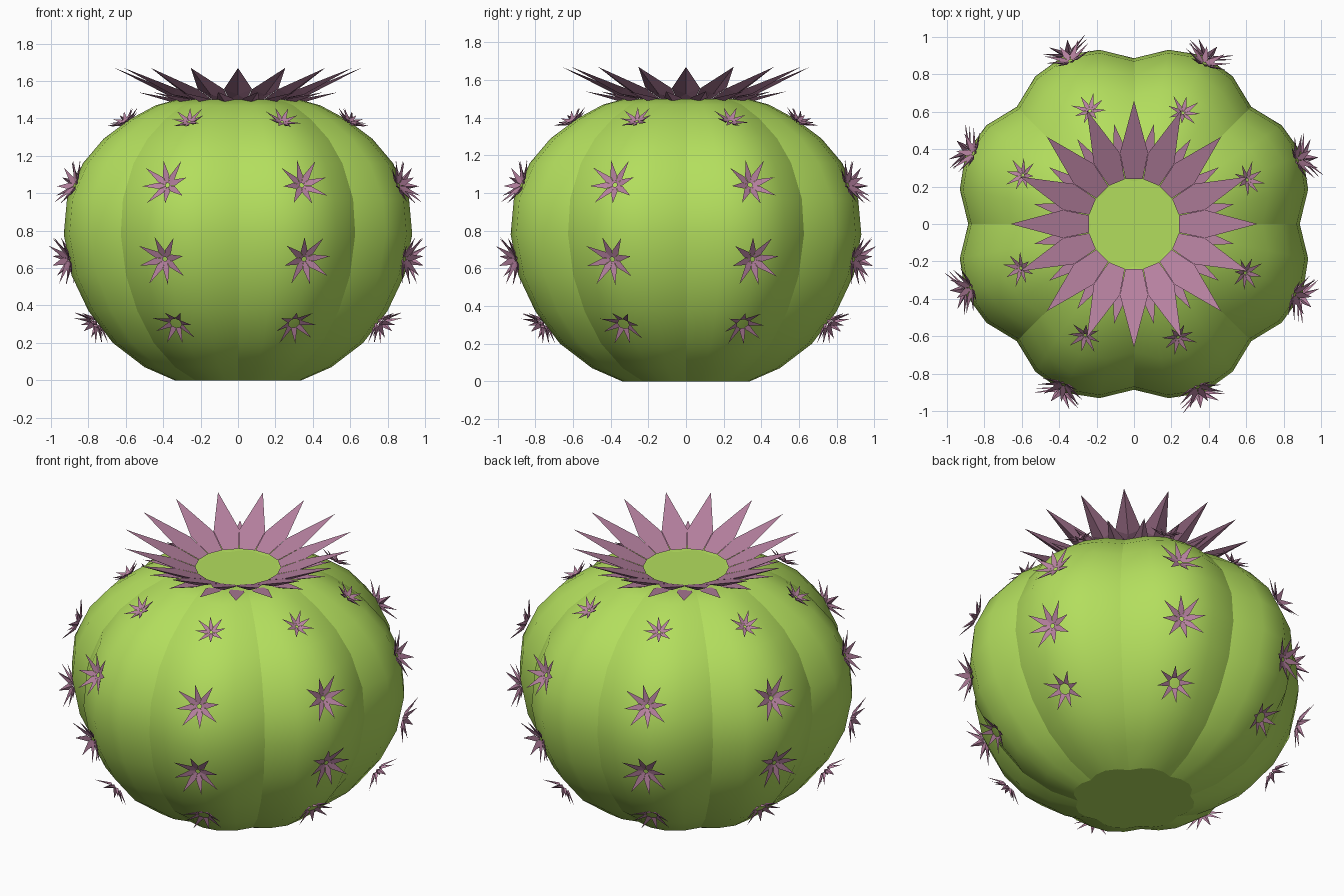
import bpy, bmesh
from math import sin, cos, pi, radians
from mathutils import Matrix, Vector

if "Cube" in bpy.data.objects:
    bpy.data.objects.remove(bpy.data.objects["Cube"])


def material(name, rgb):
    m = bpy.data.materials.new(name)
    m.diffuse_color = (*rgb, 1)
    m.use_nodes = True
    m.node_tree.nodes["Principled BSDF"].inputs["Base Color"].default_value = m.diffuse_color
    return m


GREEN = material("cactus_green", (0.45, 0.73, 0.11))
PINK = material("spine_pink", (0.47, 0.22, 0.35))


def make_object(name, bm, mat):
    bmesh.ops.recalc_face_normals(bm, faces=bm.faces)
    me = bpy.data.meshes.new(name)
    bm.to_mesh(me)
    bm.free()
    me.materials.append(mat)
    ob = bpy.data.objects.new(name, me)
    bpy.context.collection.objects.link(ob)
    return ob


# Ribbed body: eight lobes of four segments, swept up a rounded profile
PROFILE = [(.34, 0), (.50, .07), (.67, .20), (.80, .37), (.89, .56), (.932, .78),
           (.915, .97), (.83, 1.16), (.72, 1.29), (.58, 1.395), (.44, 1.47),
           (.33, 1.50), (.24, 1.49)]
SEG = 32
bm = bmesh.new()
rings = []
for x, z in PROFILE:
    ring = []
    for i in range(SEG):
        a = 2 * pi * i / SEG
        r = x / .98 * (.89 + .09 * abs(sin(4 * a))) / .955
        ring.append(bm.verts.new((r * cos(a), r * sin(a), z)))
    rings.append(ring)
for lo, hi in zip(rings, rings[1:]):
    for i in range(SEG):
        j = (i + 1) % SEG
        bm.faces.new((lo[i], lo[j], hi[j], hi[i])).smooth = True
bm.faces.new(rings[0])
bm.faces.new(rings[-1])
# sharp grooves between lobes and sharp cap rims
for lo, hi in zip(rings, rings[1:]):
    for i in range(0, SEG, 4):
        bm.edges.get((lo[i], hi[i])).smooth = False
for ring in (rings[0], rings[-1]):
    for i in range(SEG):
        bm.edges.get((ring[i], ring[(i + 1) % SEG])).smooth = False
make_object("cactus_body", bm, GREEN)


def spike(bm, mat, ang, r0, r1, r2, w0, w1, z0, z2, keel):
    """Kite-shaped pointed blade from radius r0 to r2, widest at r1."""
    m = mat @ Matrix.Rotation(ang, 4, 'Z')
    z1 = z0 + (z2 - z0) * (r1 - r0) / (r2 - r0)
    v = [bm.verts.new(m @ Vector(p)) for p in (
        (r0, -w0, z0), (r1, -w1, z1), (r2, 0, z2), (r1, w1, z1), (r0, w0, z0),
        (r1, 0, z1 - keel))]
    bm.faces.new(v[:5])
    for i in range(5):
        bm.faces.new((v[i], v[(i + 1) % 5], v[5]))


# Crown flower: long raised petals with short low ones between
bm = bmesh.new()
for i in range(16):
    a = i * pi / 8
    spike(bm, Matrix(), a, .24, .38, .66, .046, .075, 1.50, 1.67, .03)
    spike(bm, Matrix(), a + pi / 16, .24, .36, .545, .03, .045, 1.485, 1.54, .02)
make_object("crown_flower", bm, PINK)

# Spine clusters: four per lobe (radius, height, tilt, size, open centre)
ROWS = [(.82, .31, -40, .125, .03), (.965, .65, -12, .15, .012),
        (.93, 1.04, 22, .145, .012), (.645, 1.375, 55, .10, .008)]
for row, (r, z, tilt, size, hole) in enumerate(ROWS):
    bm = bmesh.new()
    for lobe in range(8):
        a = radians(22.5 + 45 * lobe - 1.2)
        m = (Matrix.Translation((r * cos(a), r * sin(a), z))
             @ Matrix.Rotation(a, 4, 'Z') @ Matrix.Rotation(radians(90 - tilt), 4, 'Y'))
        for k in range(8):
            length = size * (1 if k % 2 else .88)
            spike(bm, m, k * pi / 4 + .2, hole, size * .32, length,
                  hole * .41, size * .125, .008, size * .38, .012)
    make_object("spine_clusters_row_%d" % (row + 1), bm, PINK)
